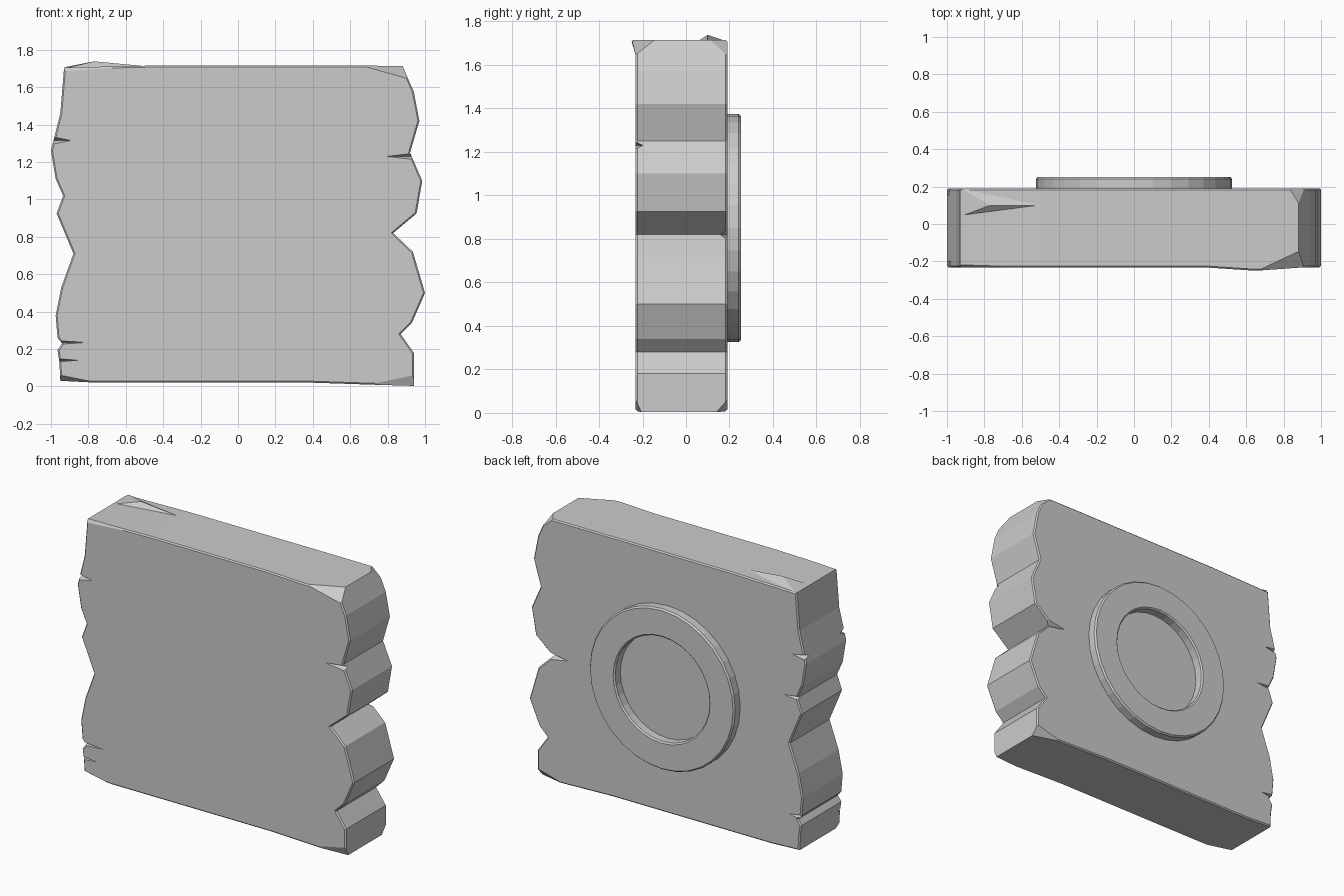
import bpy, bmesh, math
from mathutils import Vector

if "Cube" in bpy.data.objects:
    bpy.data.objects.remove(bpy.data.objects["Cube"])

FRONT, BACK = -0.232, 0.19

def finish(bm, name):
    bmesh.ops.recalc_face_normals(bm, faces=bm.faces)
    me = bpy.data.meshes.new(name)
    bm.to_mesh(me)
    bm.free()
    ob = bpy.data.objects.new(name, me)
    bpy.context.collection.objects.link(ob)
    return ob

def tetra(bm, pts):
    v = [bm.verts.new(p) for p in pts]
    for f in ((0, 1, 2), (0, 1, 3), (0, 2, 3), (1, 2, 3)):
        bm.faces.new([v[i] for i in f])

def chip(bm, a, b, c):
    """Slice a corner off along the plane through three points."""
    a, b, c = Vector(a), Vector(b), Vector(c)
    n = (b - a).cross(c - a).normalized()
    if n.dot(a - Vector((0, 0, 0.85))) < 0:
        n.negate()
    cut = bmesh.ops.bisect_plane(bm, geom=bm.verts[:] + bm.edges[:] + bm.faces[:],
                                 plane_co=a, plane_no=n, clear_outer=True)
    edges = [e for e in cut["geom_cut"] if isinstance(e, bmesh.types.BMEdge)]
    bmesh.ops.edgeloop_fill(bm, edges=edges)

# Slab: ragged left and right outline, straight top and bottom
right = [(.4, .02), (.7, .01), (.94, .003), (.94, .18), (.87, .28), (.93, .34), (1, .50),
         (.935, .72), (.83, .82), (.955, .925), (.985, 1.10), (.92, 1.25),
         (.97, 1.42), (.94, 1.575), (.88, 1.714)]
top = [(.65, 1.715), (.38, 1.715), (-.48, 1.715)]
left = [(-.93, 1.705), (-.95, 1.46), (-.98, 1.34), (-1, 1.26), (-.975, 1.11),
        (-.935, 1.02), (-.97, .925), (-.88, .71), (-.945, .53), (-.975, .38),
        (-.965, .26), (-.94, .23), (-.965, .195), (-.955, .13), (-.95, .03), (-.75, .02)]
outline = right + top + left
bm = bmesh.new()
front = [bm.verts.new((x, -.25 if (x, z) == top[0] else FRONT, z)) for x, z in outline]
back = [bm.verts.new((x, BACK, z)) for x, z in outline]
caps = [bm.faces.new(front), bm.faces.new(back[::-1])]
for i in range(len(outline)):
    bm.faces.new((front[i - 1], back[i - 1], back[i], front[i]))
bmesh.ops.recalc_face_normals(bm, faces=bm.faces)
bmesh.ops.bevel(bm, geom=list({e for f in caps for e in f.edges}), offset=.008,
                segments=1, affect='EDGES', clamp_overlap=False)

# Broken corners
chip(bm, (.67, -.245, 1.715), (.88, -.145, 1.715), (.925, FRONT, 1.64))
chip(bm, (.83, BACK, 1.715), (.88, .11, 1.715), (.935, BACK, 1.62))
chip(bm, (.70, FRONT, .01), (.94, FRONT, .06), (.94, -.205, .003))
chip(bm, (.75, BACK, .008), (.94, BACK, .06), (.94, .14, .003))
chip(bm, (-.75, FRONT, .02), (-.95, FRONT, .06), (-.95, -.19, .03))
chip(bm, (-.48, FRONT, 1.715), (-.93, -.215, 1.71), (-.93, FRONT, 1.685))
slab = finish(bm, "stone_slab")

# Wedge cracks: side, height, tip distance, half height, on back, depth
cracks = [(-1, 1.315, .88, .03, False, .07), (-1, .235, .79, .016, False, .06),
          (-1, .14, .84, .016, False, .06), (1, 1.23, .77, .03, False, .06),
          (1, .82, .70, .06, True, .09), (-1, 1.30, .89, .025, True, .06),
          (-1, 1.02, .82, .025, True, .06), (-1, .25, .86, .025, True, .06)]
bm = bmesh.new()
for s, z, tip, h, on_back, depth in cracks:
    y, d = (BACK, 1) if on_back else (FRONT, -1)
    out = y + d * .006
    tetra(bm, [(s * tip, out, z), (s * 1.03, out, z + h),
               (s * 1.03, out, z - h), (s * 1.03, y - d * depth, z)])
cutter = finish(bm, "crack_cutter")
cutter.hide_render = True
cutter.hide_set(True)
mod = slab.modifiers.new("cracks", 'BOOLEAN')
mod.operation = 'DIFFERENCE'
mod.solver = 'EXACT'
mod.object = cutter

# Raised splinter on the top left edge
bm = bmesh.new()
tetra(bm, [(-.93, .04, 1.70), (-.92, .188, 1.708), (-.49, .10, 1.712), (-.77, .10, 1.738)])
finish(bm, "top_splinter")

# Raised ring on the back
profile = [(.525, .18), (.525, .241), (.516, .252), (.350, .252), (.341, .243), (.341, .18)]
N = 32
bm = bmesh.new()
loops = [[bm.verts.new((r * math.cos(t), y, .85 + r * math.sin(t))) for r, y in profile]
         for t in (2 * math.pi * i / N for i in range(N))]
for i in range(N):
    a, b = loops[i - 1], loops[i]
    for j in range(len(profile)):
        bm.faces.new((a[j - 1], a[j], b[j], b[j - 1]))
finish(bm, "back_ring")
